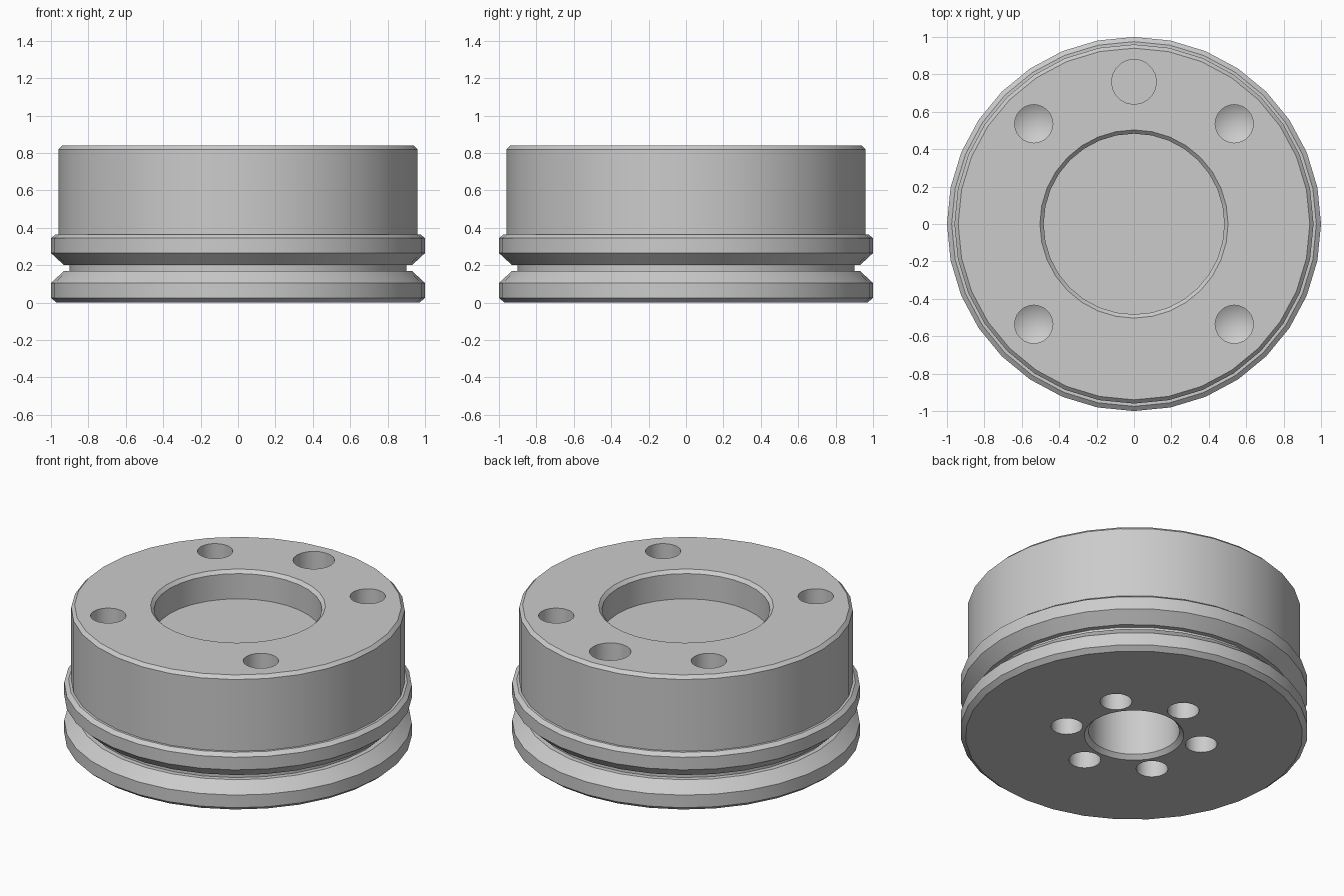
import bpy, bmesh
from math import cos, sin, pi, radians

old = bpy.data.objects.get("Cube")
if old:
    bpy.data.objects.remove(old, do_unlink=True)

grey = bpy.data.materials.new("machined_grey")
grey.use_nodes = True
grey.diffuse_color = (0.6, 0.6, 0.6, 1)
grey.node_tree.nodes["Principled BSDF"].inputs["Base Color"].default_value = (0.6, 0.6, 0.6, 1)


def lathe(name, profile, segments, centre=(0, 0)):
    """Revolve a list of (radius, height) points; radius 0 closes to a tip."""
    bm = bmesh.new()
    rings = []
    for r, z in profile:
        if r == 0:
            rings.append([bm.verts.new((*centre, z))] * segments)
        else:
            angles = [2 * pi * i / segments for i in range(segments)]
            rings.append([bm.verts.new((centre[0] + r * cos(a), centre[1] + r * sin(a), z))
                          for a in angles])
    for low, high in zip(rings, rings[1:]):
        for i in range(segments):
            j = (i + 1) % segments
            corners = list(dict.fromkeys((low[i], low[j], high[j], high[i])))
            bm.faces.new(corners)
    # flat caps on any open end
    for ring, (r, z) in ((rings[0], profile[0]), (rings[-1], profile[-1])):
        if r:
            bm.faces.new(ring)
    bmesh.ops.recalc_face_normals(bm, faces=bm.faces)
    mesh = bpy.data.meshes.new(name)
    bm.to_mesh(mesh)
    bm.free()
    mesh.materials.append(grey)
    obj = bpy.data.objects.new(name, mesh)
    bpy.context.collection.objects.link(obj)
    return obj


# Grooved body with chamfered rims
body = lathe("grooved_hub_body", [
    (0.97, 0), (1, 0.025), (1, 0.105), (0.93, 0.17), (0.9, 0.17),
    (0.9, 0.2), (0.93, 0.2), (1, 0.265), (1, 0.345), (0.975, 0.365),
    (0.96, 0.365), (0.96, 0.82), (0.94, 0.84)], 32)

TOP, OVER = 0.84, 0.05
cutters = [
    # Shallow top recess and deep bottom bore, both chamfered
    lathe("recess_cutter", [(0.483, 0.66), (0.483, 0.82), (0.503, TOP), (0.503, TOP + OVER)], 32),
    lathe("bore_cutter", [(0.287, -OVER), (0.287, 0), (0.262, 0.025), (0.262, 0.5)], 32),
    # Flat locating hole at the back
    lathe("locating_hole_cutter", [(0.12, 0.5), (0.12, TOP + OVER)], 20, (0, 0.76)),
]
# Four drilled holes with pointed ends
for sx in (-1, 1):
    for sy in (-1, 1):
        cutters.append(lathe("drilled_hole_cutter",
                             [(0, 0.44), (0.102, 0.5), (0.102, TOP + OVER)],
                             24, (0.536 * sx, 0.536 * sy)))
# Six bolt holes around the bottom bore
for k in range(6):
    a = radians(35 + 60 * k)
    cutters.append(lathe("bolt_hole_cutter", [(0.092, -OVER), (0.092, 0.4)],
                         20, (0.4 * cos(a), 0.4 * sin(a))))

bpy.ops.object.select_all(action="DESELECT")
bpy.context.view_layer.objects.active = body
body.select_set(True)
for cutter in cutters:
    cutter.hide_render = True
    cut = body.modifiers.new("cut", "BOOLEAN")
    cut.operation = "DIFFERENCE"
    cut.solver = "EXACT"
    cut.object = cutter
    bpy.ops.object.modifier_apply(modifier=cut.name)
    bpy.data.objects.remove(cutter, do_unlink=True)

bpy.ops.object.shade_smooth_by_angle(angle=radians(25))
